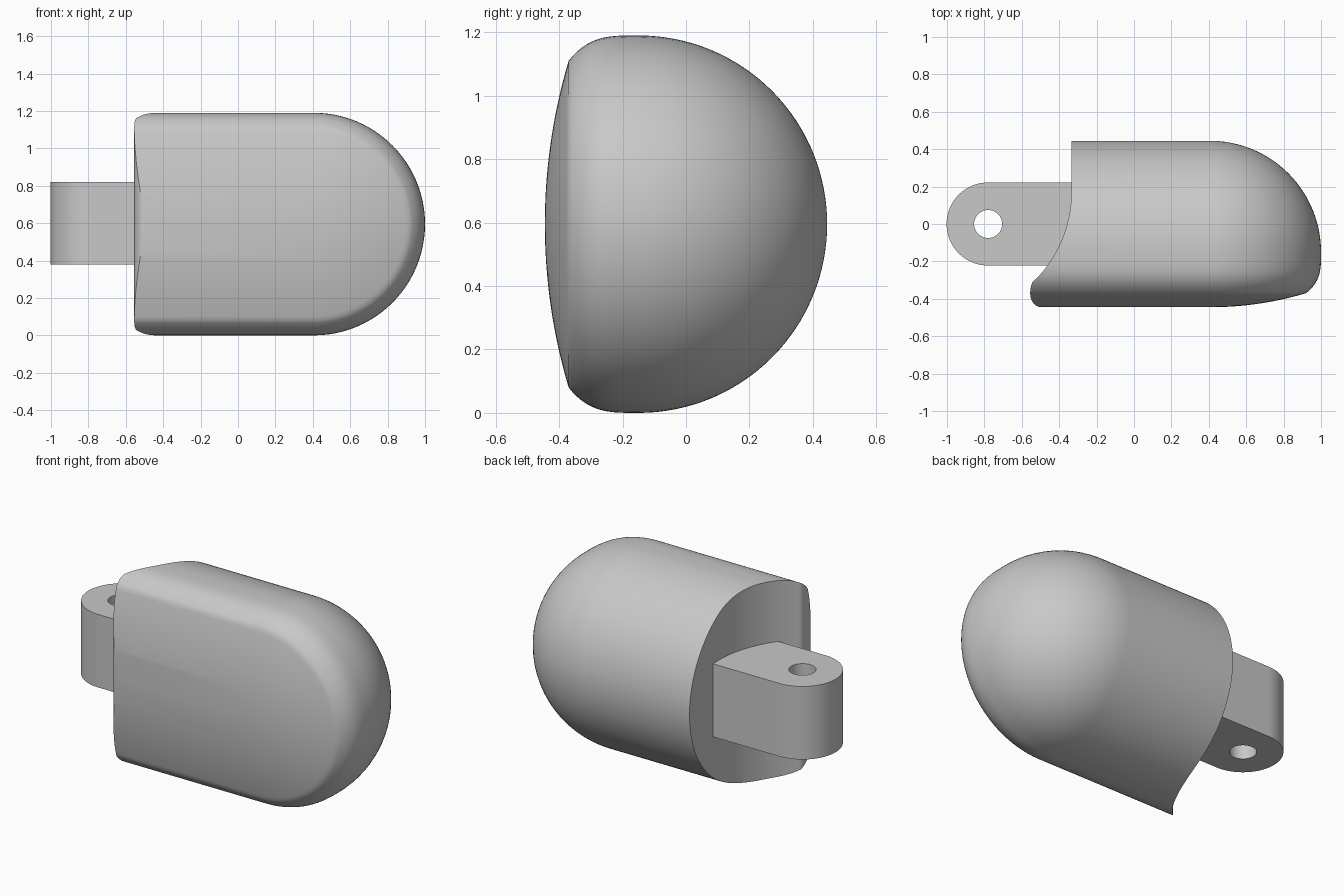
import bpy, bmesh
from math import sin, cos, pi, sqrt

old = bpy.data.objects.get("Cube")
if old:
    bpy.data.objects.remove(old, do_unlink=True)

MID_Z = 0.595      # height of the centre line
RADIUS = 0.595     # main body radius
AXIS_Y = -0.15     # depth of the widest section
NOSE_X = 0.405     # start of the domed end
RIM_Y, RIM_R = -0.37, 0.515   # edge of the shallow front pad
FRONT_R = 1.805    # curvature of the front pad

grey = bpy.data.materials.new("light grey")
grey.use_nodes = True
grey.diffuse_color = (0.58, 0.58, 0.58, 1)
grey.node_tree.nodes["Principled BSDF"].inputs["Base Color"].default_value = (0.58, 0.58, 0.58, 1)


def make_object(name, bm):
    bmesh.ops.remove_doubles(bm, verts=bm.verts, dist=0.0002)
    bmesh.ops.recalc_face_normals(bm, faces=bm.faces)
    mesh = bpy.data.meshes.new(name)
    bm.to_mesh(mesh)
    bm.free()
    mesh.materials.append(grey)
    obj = bpy.data.objects.new(name, mesh)
    bpy.context.collection.objects.link(obj)
    return obj


def activate(obj):
    bpy.ops.object.select_all(action='DESELECT')
    obj.select_set(True)
    bpy.context.view_layer.objects.active = obj


def smooth(obj):
    activate(obj)
    bpy.ops.object.shade_smooth_by_angle(angle=pi / 6)


def joint_cut(y):
    """x of the concave joint end, with a rounded lip at the front."""
    if y > 0.17:
        return -0.335
    if y > -0.31:
        return -0.999 + sqrt(0.664 ** 2 - (y - 0.17) ** 2)
    half = 0.075 if y < RIM_Y else 0.1
    return -0.495 - 0.06 * sqrt(max(0, 1 - ((y - RIM_Y) / half) ** 2))


# Half section as (radius, y): round back, soft shoulder, shallow front pad
section = []
for i in range(33):
    a = pi / 2 * (1 - i / 32)
    section.append((RADIUS * cos(a), AXIS_Y + RADIUS * sin(a)))
for i in range(1, 21):
    t = i / 20
    section.append((RADIUS - (RADIUS - RIM_R) * t ** 3.5, AXIS_Y + (RIM_Y - AXIS_Y) * t))
for i in range(1, 25):
    r = RIM_R * (1 - i / 24)
    section.append((r, -0.445 + FRONT_R - sqrt(FRONT_R ** 2 - r * r)))

# Body: each section row becomes a D-shaped loop, rounded at the nose
bm = bmesh.new()
loops = []
for r, y in section:
    path = [(joint_cut(y), r)]
    for k in range(49):
        a = pi / 2 - pi * k / 48
        path.append((NOSE_X + r * cos(a), r * sin(a)))
    path.append((joint_cut(y), -r))
    loops.append([bm.verts.new((x, y, MID_Z + z)) for x, z in path])
for low, high in zip(loops, loops[1:]):
    n = len(low)
    for k in range(n):
        m = (k + 1) % n
        bm.faces.new((low[k], low[m], high[m], high[k]))
body = make_object("fingertip_body", bm)
smooth(body)

# Hinge lug: slab with a rounded end
HINGE_X, LUG_R, LUG_BASE, LUG_TOP = -0.78, 0.222, 0.378, 0.82
bm = bmesh.new()
outline = [(-0.3, -LUG_R), (-0.3, LUG_R)]
for k in range(49):
    a = pi / 2 + pi * k / 48
    outline.append((HINGE_X + LUG_R * cos(a), LUG_R * sin(a)))
base = bm.faces.new([bm.verts.new((x, y, LUG_BASE)) for x, y in outline])
top = bmesh.ops.extrude_face_region(bm, geom=[base], use_keep_orig=True)
bmesh.ops.translate(bm, vec=(0, 0, LUG_TOP - LUG_BASE),
                    verts=[v for v in top["geom"] if isinstance(v, bmesh.types.BMVert)])
lug = make_object("hinge_lug", bm)

# Pin hole through the lug
bm = bmesh.new()
bmesh.ops.create_cone(bm, cap_ends=True, segments=48, radius1=0.075, radius2=0.075, depth=1)
bmesh.ops.translate(bm, verts=bm.verts, vec=(HINGE_X, 0, MID_Z))
cutter = make_object("pin_hole_cutter", bm)
cutter.hide_render = True
hole = lug.modifiers.new("pin_hole", 'BOOLEAN')
hole.operation = 'DIFFERENCE'
hole.solver = 'EXACT'
hole.object = cutter
activate(lug)
bpy.ops.object.modifier_apply(modifier=hole.name)
bpy.data.objects.remove(cutter, do_unlink=True)
smooth(lug)
